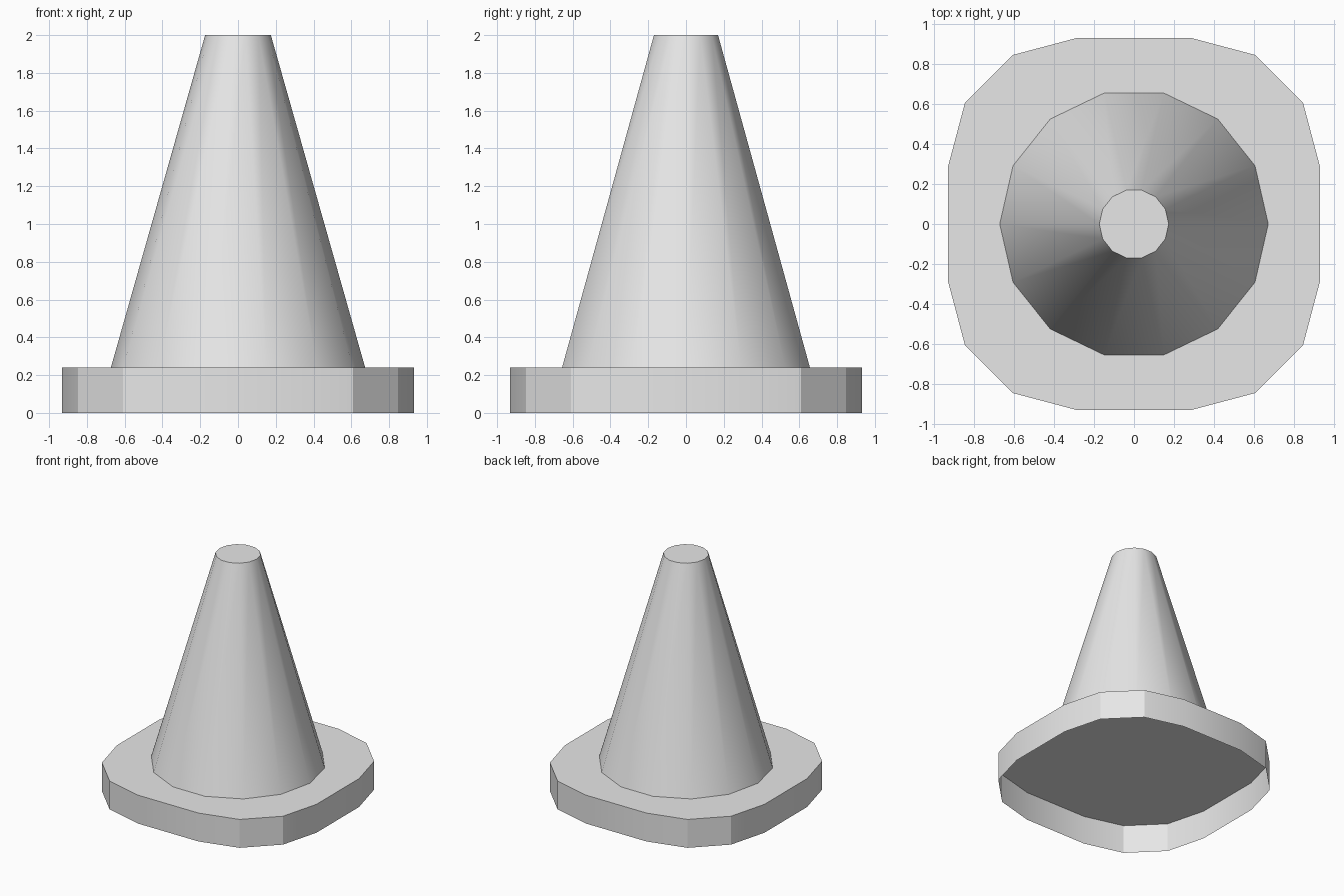
import bpy
import bmesh
from math import cos, sin, tau, radians

cube = bpy.data.objects.get("Cube")
if cube:
    bpy.data.objects.remove(cube, do_unlink=True)

grey = bpy.data.materials.new("light_grey")
grey.use_nodes = True
colour = (0.8, 0.8, 0.8, 1)
grey.diffuse_color = colour
grey.node_tree.nodes["Principled BSDF"].inputs["Base Color"].default_value = colour


def capped_loft(name, low, high, z_low, z_high):
    """Walls between two matching outlines, closed on top and open below."""
    bm = bmesh.new()
    a = [bm.verts.new((x, y, z_low)) for x, y in low]
    b = [bm.verts.new((x, y, z_high)) for x, y in high]
    n = len(a)
    for i in range(n):
        j = (i + 1) % n
        bm.faces.new((a[i], a[j], b[j], b[i]))
    bm.faces.new(b)
    mesh = bpy.data.meshes.new(name)
    bm.to_mesh(mesh)
    bm.free()
    mesh.materials.append(grey)
    mesh.shade_smooth()
    mesh.set_sharp_from_angle(angle=radians(30))
    obj = bpy.data.objects.new(name, mesh)
    bpy.context.collection.objects.link(obj)
    return obj


def ring(radius, sides=14):
    return [(radius * cos(tau * i / sides), radius * sin(tau * i / sides))
            for i in range(sides)]


# Base plate: one corner of the rounded square, turned to all four quarters
outline = []
corner = [(0.933, 0.285), (0.847, 0.608), (0.608, 0.847), (0.285, 0.933)]
for quarter in range(4):
    outline += corner
    corner = [(-y, x) for x, y in corner]
capped_loft("base_plate", outline, outline, 0, 0.24)

# Tapered cone body with a flat tip
capped_loft("cone_body", ring(0.673), ring(0.174), 0.24, 2)
